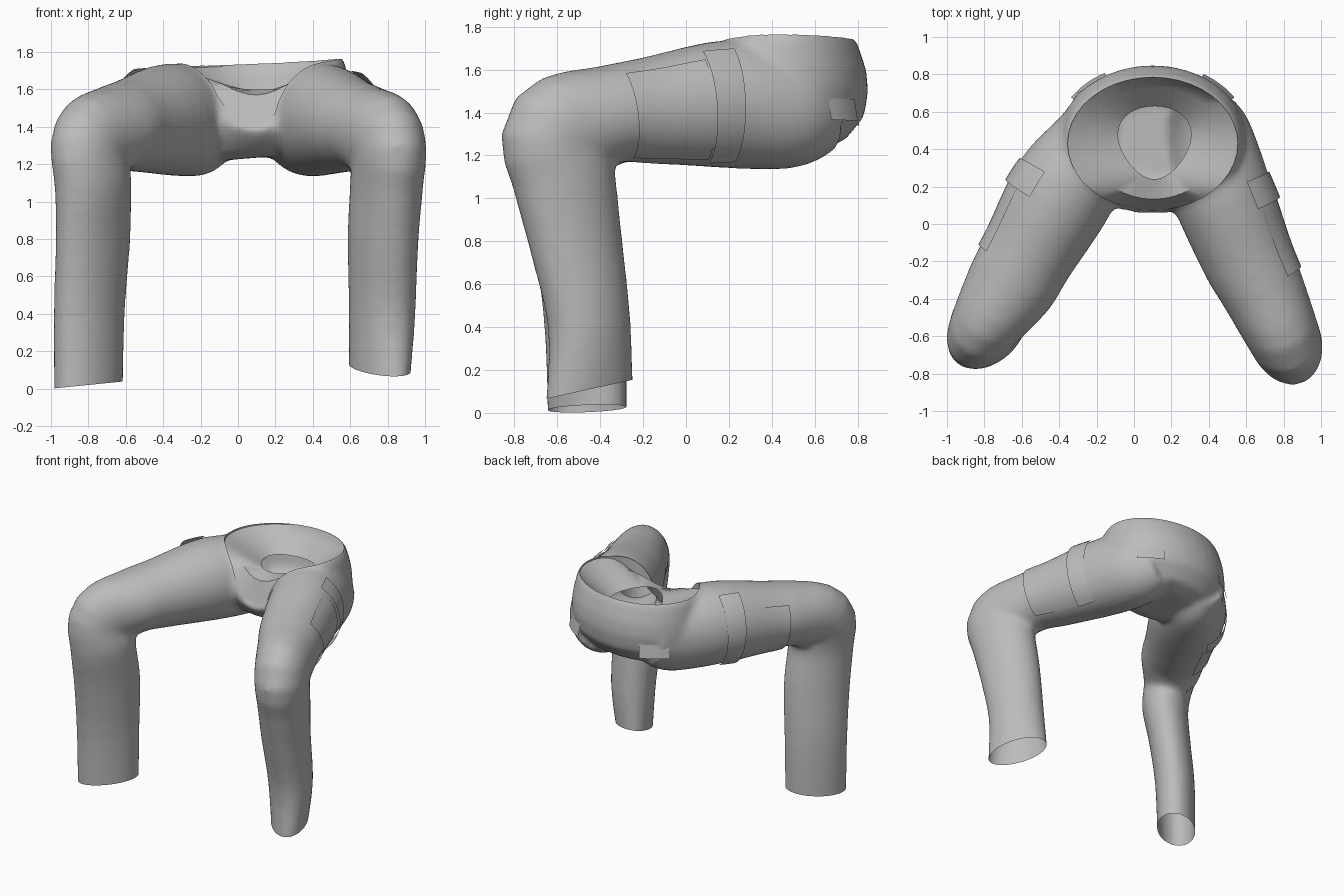
import bpy, bmesh, math
from mathutils import Vector, Matrix

cube = bpy.data.objects.get("Cube")
if cube:
    bpy.data.objects.remove(cube)

cloth = bpy.data.materials.new("grey_cloth")
cloth.use_nodes = True
GREY = (0.5, 0.5, 0.5, 1)
cloth.diffuse_color = GREY
cloth.node_tree.nodes["Principled BSDF"].inputs["Base Color"].default_value = GREY

SIDES = 40


def loft(bm, rings, closed=True, caps=True):
    """Skin a list of point rings."""
    rows = [[bm.verts.new(p) for p in ring] for ring in rings]
    count = len(rows[0])
    faces = []
    for a, b in zip(rows, rows[1:]):
        for i in range(count if closed else count - 1):
            j = (i + 1) % count
            faces.append(bm.faces.new((a[i], a[j], b[j], b[i])))
    if caps:
        faces += [bm.faces.new(rows[0]), bm.faces.new(rows[-1])]
    bmesh.ops.recalc_face_normals(bm, faces=faces)


def to_object(name, bm):
    mesh = bpy.data.meshes.new(name)
    bm.to_mesh(mesh)
    bm.free()
    obj = bpy.data.objects.new(name, mesh)
    bpy.context.collection.objects.link(obj)
    mesh.materials.append(cloth)
    return obj


def smooth(obj, degrees=45):
    bpy.ops.object.select_all(action='DESELECT')
    obj.select_set(True)
    bpy.context.view_layer.objects.active = obj
    bpy.ops.object.shade_smooth_by_angle(angle=math.radians(degrees))


# Leg stations: x, y, z, half width, half depth, twist (buttock to hem)
LEFT = [(.30, .66, 1.43, .17, .20, 0), (.36, .50, 1.41, .25, .27, 0),
        (.45, .22, 1.44, .27, .30, 0), (.60, -.17, 1.41, .245, .25, 0),
        (.69, -.36, 1.39, .225, .23, 0), (.80, -.60, 1.305, .195, .26, 0),
        (.795, -.57, 1.10, .185, .25, 0), (.775, -.515, .80, .175, .23, 8),
        (.77, -.45, .40, .158, .21, 15), (.755, -.45, 0, .122, .235, 10)]
RIGHT = [(-.15, .64, 1.43, .16, .20, 0), (-.20, .48, 1.41, .21, .27, 0),
         (-.36, .21, 1.44, .28, .30, 0), (-.565, -.16, 1.41, .25, .25, 0),
         (-.665, -.34, 1.39, .24, .23, 0), (-.79, -.53, 1.305, .19, .25, -6),
         (-.775, -.56, 1.10, .172, .235, -15), (-.775, -.51, .80, .155, .238, -15),
         (-.795, -.47, .40, .147, .225, -15), (-.80, -.46, -.1, .14, .218, -15)]
LEGS = {"left": (LEFT, Vector((.93, .37, 0)), 1),
        "right": (RIGHT, Vector((-.87, .5, 0)), -1)}


def station(table, t):
    """Smooth interpolation along the leg table."""
    i = min(int(t), len(table) - 2)
    f = t - i
    rows = [table[max(0, min(len(table) - 1, i + k))] for k in (-1, 0, 1, 2)]
    return [b + .5 * f * (c - a + f * (2 * a - 5 * b + 4 * c - d + f * (3 * (b - c) + d - a)))
            for a, b, c, d in zip(*rows)]


def leg_ring(leg, t, angles, grow=0.0):
    table, side, sign = LEGS[leg]
    last = len(table) - 1
    x, y, z, wide, deep, twist = station(table, t)
    side = Matrix.Rotation(math.radians(twist), 3, 'Z') @ side
    ahead = Vector(station(table, min(last, t + .4))[:3])
    behind = Vector(station(table, max(0, t - .4))[:3])
    up = (ahead - behind).cross(side).normalized() * sign
    mid = Vector((x, y, z))
    return [mid + side * (wide + grow) * math.cos(a) + up * (deep + grow) * math.sin(a)
            for a in angles]


TURN = [2 * math.pi * i / SIDES for i in range(SIDES)]


# Pelvis rings dip at the front of the waist
def dip(a):
    return max(0.0, -math.sin(a)) ** 5


def ring(cy, rx, ry, z, drop=0.0, angles=TURN):
    return [(0.1 + rx * math.cos(a), cy + ry * math.sin(a),
             z + .02 * math.cos(a) - drop * dip(a)) for a in angles]


# Solid body: pelvis plus both legs, fused into one skin
bm = bmesh.new()
loft(bm, [ring(.43, .39, .31, 1.8), ring(.43, .455, .345, 1.75, .33),
          ring(.43, .475, .37, 1.72, .33),
          ring(.445, .495, .395, 1.6, .22), ring(.46, .50, .39, 1.5, .15),
          ring(.47, .48, .36, 1.38, .07), ring(.45, .40, .29, 1.27),
          ring(.44, .25, .18, 1.235)])
for leg in LEGS:
    loft(bm, [leg_ring(leg, k / 4, TURN) for k in range(4 * len(LEFT) - 3)])
body = to_object("trousers", bm)

# Waist cutter: walls down to the rim, a front panel bulge, then a funnel to the hole
HOLE_Y, HOLE_RX, HOLE_RY = .435, .19, .195


def hole_z(y):
    return 1.60 - .1 * (y - .24)


hole = []
for a in TURN:
    y = HOLE_Y + HOLE_RY * math.sin(a)
    hole.append((.11 + HOLE_RX * math.cos(a) * (1 + .25 * math.sin(a)), y, hole_z(y)))
rim = ring(.43, .455, .355, 1.73, .33)
panel = []
for a, outer, inner in zip(TURN, rim, hole):
    p = Vector(outer).lerp(Vector(inner), .35)
    panel.append(p + Vector((0, 0, .1 * dip(a))))
bm = bmesh.new()
loft(bm, [ring(.43, .455, .355, 2.1), rim, panel, hole])
cutter = to_object("waist_cutter", bm)
cutter.hide_render = True

remesh = body.modifiers.new("fuse", 'REMESH')
remesh.mode = 'VOXEL'
remesh.voxel_size = 0.02
soften = body.modifiers.new("soften", 'SMOOTH')
soften.factor = 0.5
soften.iterations = 12
cut = body.modifiers.new("waist", 'BOOLEAN')
cut.operation = 'DIFFERENCE'
cut.solver = 'EXACT'
cut.object = cutter
bpy.context.view_layer.update()
graph = bpy.context.evaluated_depsgraph_get()
fused = bpy.data.meshes.new_from_object(body.evaluated_get(graph))
body.modifiers.clear()
body.data = fused
bpy.data.objects.remove(cutter)
fused.materials.clear()
fused.materials.append(cloth)

# Open the inner waist hole and both hems
bm = bmesh.new()
bm.from_mesh(fused)
floor = []
for f in bm.faces:
    c = f.calc_center_median()
    inside = ((c.x - .11) / HOLE_RX) ** 2 + ((c.y - HOLE_Y) / HOLE_RY) ** 2 < .95
    if inside and abs(c.z - hole_z(c.y)) < .005:
        floor.append(f)
bmesh.ops.delete(bm, geom=floor, context='FACES')
HEMS = [(1, (.75, -.45, .11), (0, .22, -1)), (-1, (-.8, -.46, .02), (.1, 0, -1))]
for sign, point, normal in HEMS:
    faces = [f for f in bm.faces
             if f.calc_center_median().z < .5 and f.calc_center_median().x * sign > 0]
    geom = set(faces)
    for f in faces:
        geom.update(f.verts)
        geom.update(f.edges)
    bmesh.ops.bisect_plane(bm, geom=list(geom), plane_co=point, plane_no=normal,
                           clear_outer=True)
for f in bm.faces:
    f.material_index = 0
bm.to_mesh(fused)
bm.free()
smooth(body)


def span(a, b, n):
    return [a + (b - a) * i / n for i in range(n + 1)]


# Thigh straps and cargo pockets: thin cloth following the legs
def leg_patch(name, leg, t0, t1, low, high, grow0, grow1):
    bm = bmesh.new()
    angles = [math.radians(a) for a in span(low, high, 14)]
    rows = [leg_ring(leg, t, angles, g)
            for t, g in zip(span(t0, t1, 8), span(grow0, grow1, 8))]
    loft(bm, rows, closed=False, caps=False)
    smooth(to_object(name, bm))


leg_patch("left_thigh_strap", "left", 2.12, 2.45, -62, 58, .008, .022)
leg_patch("left_cargo_pocket", "left", 2.45, 3.75, -62, 50, .004, .012)
leg_patch("right_thigh_strap", "right", 2.0, 2.33, -60, 62, .008, .022)
leg_patch("right_cargo_pocket", "right", 2.33, 3.35, -62, 38, .004, .012)

# Back pocket flaps on the seat
for name, low, high in (("left_back_flap", 32, 58), ("right_back_flap", 120, 148)):
    bm = bmesh.new()
    angles = [math.radians(a) for a in span(low, high, 8)]
    loft(bm, [ring(.46, .495, .385, 1.45, 0, angles), ring(.47, .515, .39, 1.35, 0, angles)],
         closed=False, caps=False)
    smooth(to_object(name, bm))
